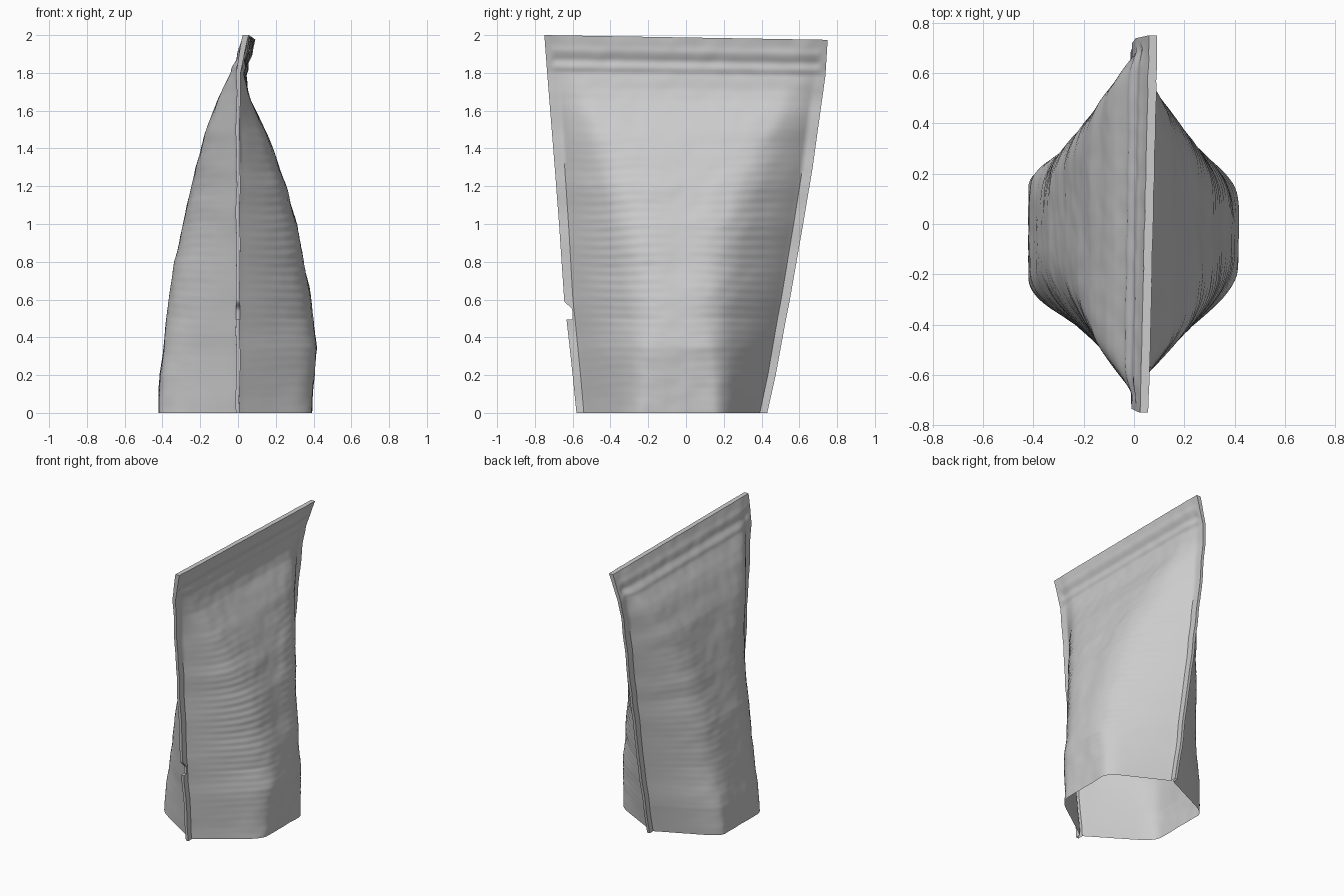
import bpy, math
from mathutils import Vector, noise

if "Cube" in bpy.data.objects:
    bpy.data.objects.remove(bpy.data.objects["Cube"])

# Side silhouettes of the pouch: (height, left wall x, right wall x, seam centre x)
WALLS = [(0, -.418, .388, 0), (.2, -.415, .403, 0), (.35, -.393, .415, 0),
         (.6, -.364, .387, 0), (.8, -.337, .347, 0), (1.0, -.289, .310, 0),
         (1.2, -.245, .254, 0), (1.3, -.222, .215, 0), (1.48, -.174, .154, 0),
         (1.66, -.105, .068, .003), (1.72, -.078, .050, .006), (1.8, -.035, .038, .01),
         (1.9, .008, .058, .033), (2.0, .042, .076, .058)]
# Front and back seam edges: (height, front y, back y)
EDGES = [(0, -.58, .43), (.2, -.600, .475), (.5, -.633, .53), (.6, -.645, .55),
         (1.0, -.672, .62), (1.3, -.695, .67), (1.8, -.735, .738), (2.0, -.75, .75)]
# Small tear notch in the front seam: (height, deepest y)
NOTCH = [(0, -1), (.489, -1), (.495, -.602), (.55, -.602), (.59, -.645), (.6, -1), (2, -1)]
# Flat share of each wall quarter by height:
# (height, right front, right back, left front, left back)
FLATS = [(0, .40, .53, .41, .54), (.5, .33, .38, .36, .49), (.8, .40, .40, .35, .50),
         (1.0, .47, .44, .37, .53), (1.4, .62, .59, .59, .62),
         (1.75, .80, .80, .80, .80), (2.0, .88, .88, .88, .88)]


def sample(table, z):
    """Linear interpolation of table rows at height z."""
    for a, b in zip(table, table[1:]):
        if z <= b[0]:
            f = (z - a[0]) / (b[0] - a[0])
            return [p + (q - p) * f for p, q in zip(a[1:], b[1:])]
    return table[-1][1:]


def smooth_min(a, b, k):
    h = max(k - abs(a - b), 0) / k
    return min(a, b) - h * h * k / 4


def bump(v, centre, width):
    return math.exp(-((v - centre) / width) ** 2)


def section(a, flat, z):
    """Wall bulge at distance a from the middle: folded at the base, rounder above."""
    folded = smooth_min(max(0, (.92 - a) / (.92 - flat)), 1, .25)
    start = max(0, flat - .28 * min(1, (1 - flat) / .5))
    u = max(0, min(1, (a - start) / (.92 - start)))
    blend = .6 * min(1, z / .5)
    return max(0, folded * (1 - blend) + (1 - u * u) * blend)


def wall_point(t, z, side):
    left, right, centre = sample(WALLS, z)
    y0, y1 = sample(EDGES, z)
    quarter = (0 if side > 0 else 2) + (0 if t < 0 else 1)
    y = max(y0 + (y1 - y0) * (t + 1) / 2, sample(NOTCH, z)[0])
    a = abs(t)
    shape = section(a, sample(FLATS, z)[quarter], z)
    # thin side seam
    fin = .010 + .006 * max(0, z - 1.7) / .3
    width = max(right - centre if side > 0 else centre - left, fin)
    off = fin + (width - fin) * shape
    # film ripples and soft dents
    fade = shape * max(0, min(1, (1.75 - z) / .3))
    ripple = bump(z, .8, .55) * min(1, a * 1.6) * (.003 if side > 0 else .001)
    off += fade * ripple * math.sin(z * 135 + 3 * noise.noise(Vector((y * 3, z * 2, side))))
    off += fade * .006 * noise.noise(Vector((y * 4, z * 4, side * 5)))
    off += .003 * shape * noise.noise(Vector((y * 13, z * 13, side * 9)))
    # pinched groove and zip ridge under the top seal
    if a < .96:
        off += .004 * bump(z, 1.92, .02) - .006 * bump(z, 1.87, .018) + .004 * bump(z, 1.83, .014)
    twist = .018 * t * max(0, (z - 1.7) / .3)
    wobble = .006 * noise.noise(Vector((0, y, z * 7)))
    drop = .025 * (t + 1) / 2 * (z / 2) ** 4
    return (centre + twist + wobble + side * max(off, .006), y, z - drop)


# Pouch film: rings from the open bottom up to the sealed top
NT = 72
heights = sorted([2.0 * i / 170 for i in range(171)] + [.489, .495])
params = [math.sin(math.pi / 2 * (2 * i / NT - 1)) * .35 + (2 * i / NT - 1) * .65 for i in range(NT + 1)]
ring = [(t, 1) for t in params] + [(t, -1) for t in reversed(params)]
n = len(ring)
verts = [wall_point(t, z, s) for z in heights for t, s in ring]
faces = [(r * n + i, r * n + (i + 1) % n, (r + 1) * n + (i + 1) % n, (r + 1) * n + i)
         for r in range(len(heights) - 1) for i in range(n)]
top = (len(heights) - 1) * n
faces += [(top + i, top + i + 1, top + n - 2 - i, top + n - 1 - i) for i in range(NT)]

mesh = bpy.data.meshes.new("pouch")
mesh.from_pydata(verts, [], faces)
mesh.update()
pouch = bpy.data.objects.new("pouch", mesh)
bpy.context.collection.objects.link(pouch)

# Plain film colour
film = bpy.data.materials.new("grey film")
film.diffuse_color = (.6, .6, .6, 1)
film.use_nodes = True
film.node_tree.nodes["Principled BSDF"].inputs["Base Color"].default_value = film.diffuse_color
mesh.materials.append(film)

bpy.context.view_layer.objects.active = pouch
pouch.select_set(True)
bpy.ops.object.shade_smooth_by_angle(angle=math.radians(40))
